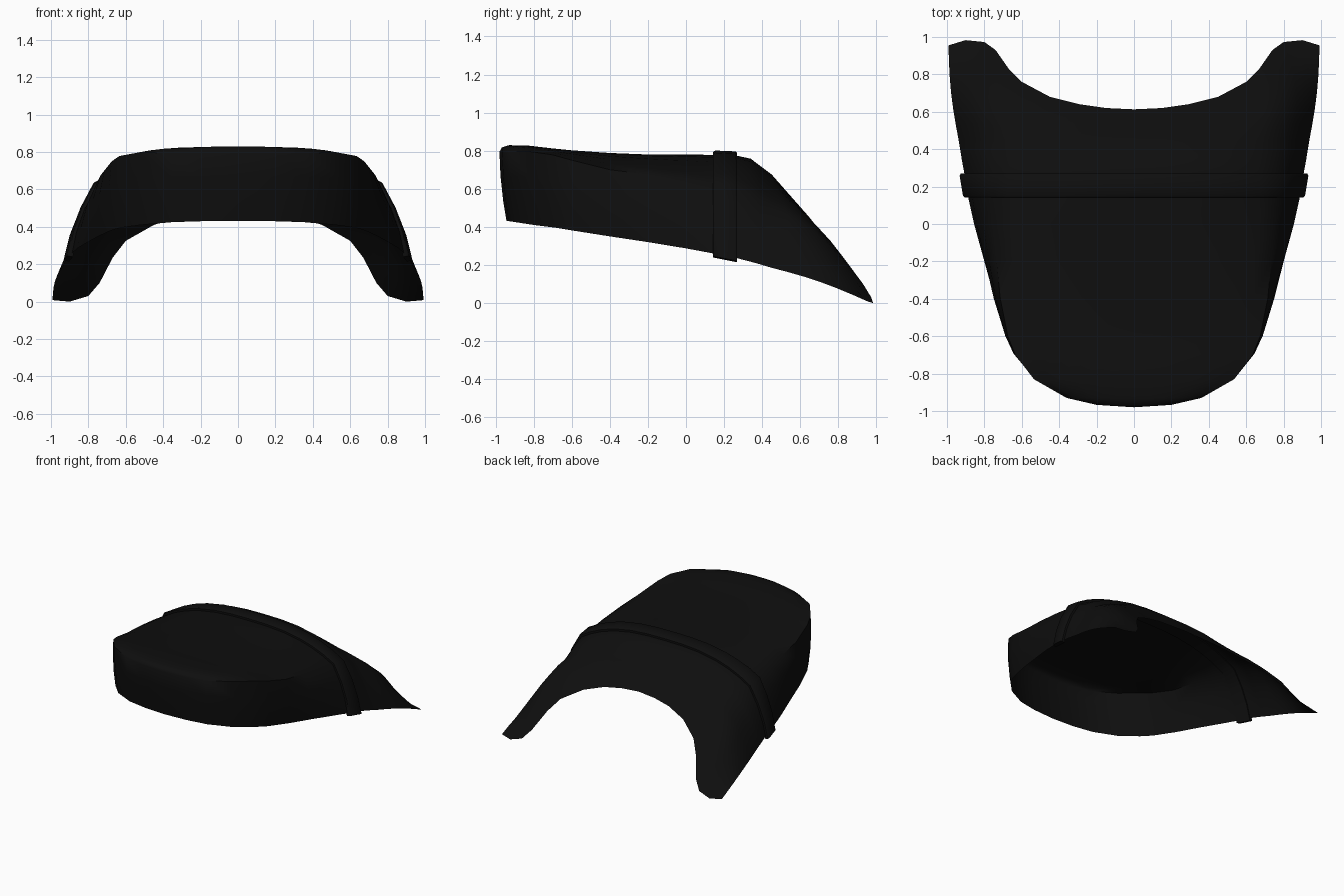
import bpy, bmesh, math
from mathutils import Vector

if "Cube" in bpy.data.objects:
    bpy.data.objects.remove(bpy.data.objects["Cube"])

black = bpy.data.materials.new("black leather")
black.diffuse_color = (0.0045, 0.0045, 0.0045, 1)
black.use_nodes = True
black.node_tree.nodes["Principled BSDF"].inputs["Base Color"].default_value = black.diffuse_color

# stations front to back: y, top z, crest x, crest z, hem x, hem y, hem z
STATIONS = [
    (-.980, .795, 0, .795, 0, -.943, .43),
    (-.967, .817, .20, .795, .19, -.932, .43),
    (-.93, .829, .36, .795, .35, -.897, .425),
    (-.83, .827, .535, .797, .52, -.80, .41),
    (-.70, .812, .635, .778, .63, -.68, .395),
    (-.60, .802, .675, .75, .68, -.59, .38),
    (-.40, .788, .715, .70, .745, -.40, .35),
    (-.20, .780, .735, .675, .80, -.20, .32),
    (0, .780, .75, .645, .855, 0, .287),
    (.15, .778, .755, .62, .888, .15, .259),
    (.27, .773, .757, .60, .907, .27, .235),
    (.34, .758, .757, .57, .920, .34, .217),
    (.39, .72, .757, .54, .928, .39, .203),
    (.45, .675, .76, .50, .938, .45, .185),
]
TOP_T = (0, .2, .4, .6, .75, .88, 1)
# rear opening edge, centre to horn tip
REAR = [(0, .613, .49), (.15, .62, .48), (.29, .64, .46), (.45, .68, .41),
        (.60, .76, .325), (.67, .83, .235), (.74, .93, .10), (.80, .973, .03),
        (.90, .983, .0), (.992, .955, .008)]
PUFF = (0, 0, 0, .01, .03, .055, .08, .075, .055, .02)


def section(st):
    """Half cross-section from the centre line over the crest to the hem."""
    y, top, cx, cz, hx, hy, hz = st
    p = 4 - 1.2 * min(1, max(0, y + 1))
    pts = [Vector((cx * t, y, top - (top - cz) * t ** p)) for t in TOP_T]
    side = min(1, hx / .6)
    bulge = .008 + .014 * min(1, max(0, y + 1))
    for f in (.35, .7, 1):
        b = bulge * math.sin(math.pi * f)
        pts.append(Vector((cx + (hx - cx) * f + b * side,
                           y + (hy - y) * f - b * (1 - side),
                           cz + (hz - cz) * f)))
    return pts


def station_at(y):
    for a, b in zip(STATIONS, STATIONS[1:]):
        if a[0] <= y <= b[0]:
            k = (y - a[0]) / (b[0] - a[0])
            return [m + (n - m) * k for m, n in zip(a, b)]


def both_sides(half):
    return [Vector((-p.x, p.y, p.z)) for p in half[:0:-1]] + half


def loft(name, rows, closed=False):
    bm = bmesh.new()
    grid = [[bm.verts.new(p) for p in r] for r in rows]
    pairs = list(zip(grid, grid[1:]))
    if closed:
        pairs.append((grid[-1], grid[0]))
    for a, b in pairs:
        for j in range(len(a) - 1):
            bm.faces.new((a[j], a[j + 1], b[j + 1], b[j]))
    if closed:
        bm.faces.new([r[0] for r in grid])
        bm.faces.new([r[-1] for r in grid])
    bmesh.ops.remove_doubles(bm, verts=bm.verts, dist=.0005)
    if closed:
        bmesh.ops.recalc_face_normals(bm, faces=bm.faces)
    me = bpy.data.meshes.new(name)
    bm.to_mesh(me)
    bm.free()
    me.materials.append(black)
    ob = bpy.data.objects.new(name, me)
    bpy.context.collection.objects.link(ob)
    bpy.ops.object.select_all(action='DESELECT')
    ob.select_set(True)
    bpy.context.view_layer.objects.active = ob
    bpy.ops.object.shade_smooth_by_angle(angle=math.radians(50))
    return ob


# seat cover: open shell with two rear horns
halves = [section(s) for s in STATIONS]
last = halves[-1]
STEPS = 6
for i in range(1, STEPS + 1):
    k = i / STEPS
    halves.append([a.lerp(Vector(e), k) + Vector((.65, 0, .75)) * (u * math.sin(math.pi * k))
                   for a, e, u in zip(last, REAR, PUFF)])
loft("seat_cover", [both_sides(h) for h in halves])


# strap: band following the cover's cross-section
def strap_row(y, off):
    pts = section(station_at(y))
    pts.append(pts[-1] + (pts[-1] - pts[-2]).normalized() * .02)
    out = []
    for j, p in enumerate(pts):
        a, b = pts[max(j - 1, 0)], pts[min(j + 1, len(pts) - 1)]
        d = (b - a).normalized()
        n = Vector((-d.z, 0, d.x)) if j else Vector((0, 0, 1))
        out.append(p + n * off)
    return both_sides(out)


PROFILE = [(.143, -.008), (.143, .016), (.153, .023), (.259, .023), (.269, .016), (.269, -.008)]
loft("strap", [strap_row(y, o) for y, o in PROFILE], closed=True)
